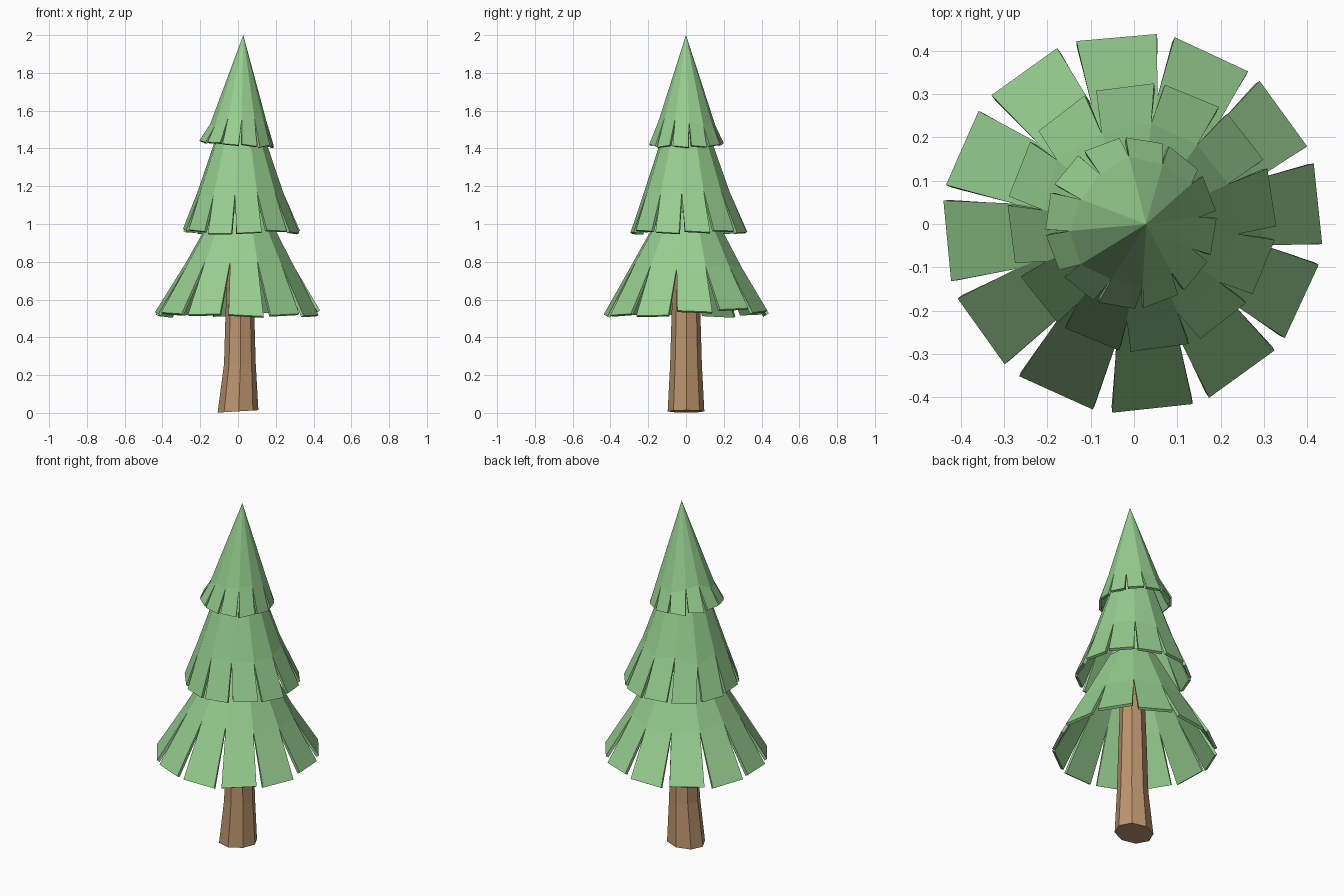
import bpy, bmesh, random
from math import sin, cos, radians

if "Cube" in bpy.data.objects:
    bpy.data.objects.remove(bpy.data.objects["Cube"])

random.seed(4)
N = 12  # flaps per tier


def material(name, rgb):
    m = bpy.data.materials.new(name)
    m.diffuse_color = (*rgb, 1)
    m.use_nodes = True
    m.node_tree.nodes["Principled BSDF"].inputs["Base Color"].default_value = m.diffuse_color
    return m


def add_object(name, bm, mat):
    bmesh.ops.recalc_face_normals(bm, faces=bm.faces[:])
    me = bpy.data.meshes.new(name)
    bm.to_mesh(me)
    bm.free()
    me.materials.append(mat)
    ob = bpy.data.objects.new(name, me)
    bpy.context.collection.objects.link(ob)
    return ob


def point(bm, centre, r, deg, z):
    a = radians(deg)
    return bm.verts.new((centre[0] + r * cos(a), centre[1] + r * sin(a), z))


def tier(name, start, top, slit, hem, lifts, gap, mat, thickness):
    """Conical shell cut into flaps. Rings are (centre, radius, z); radius 0 on top gives a tip."""
    bm = bmesh.new()
    angles = [start - 30 * i for i in range(N)]
    slope = (hem[1] - slit[1]) / (slit[2] - hem[2])
    # slit tops lie between neighbouring flaps
    slits = []
    for a in angles:
        dz = random.uniform(-0.025, 0.025)
        slits.append(point(bm, slit[0], slit[1] - slope * dz, a + 15, slit[2] + dz))
    if top[1] == 0:
        tip = point(bm, top[0], 0, 0, top[2])
    else:
        ring = [point(bm, top[0], top[1], a + 15, top[2]) for a in angles]
    half = 15 - gap / 2
    for i, a in enumerate(angles):
        j = (i + 1) % N
        if top[1] == 0:
            bm.faces.new((tip, slits[i], slits[j]))
        else:
            bm.faces.new((ring[i], slits[i], slits[j], ring[j]))
        # hanging flap
        turn = random.uniform(-0.8, 0.8)
        z = hem[2] + lifts[i]
        tilt = random.uniform(-0.006, 0.006)
        left = point(bm, hem[0], hem[1], a + turn + half, z + tilt)
        right = point(bm, hem[0], hem[1], a + turn - half, z - tilt)
        bm.faces.new((slits[i], left, right, slits[j]))
    bm.normal_update()
    ob = add_object(name, bm, mat)
    # make sure the shell thickens inwards
    if sum(p.normal.z for p in ob.data.polygons) < 0:
        ob.data.flip_normals()
    mod = ob.modifiers.new("thickness", "SOLIDIFY")
    mod.thickness = thickness
    mod.offset = -1
    return ob


green = material("needles", (0.31, 0.63, 0.28))
brown = material("bark", (0.50, 0.30, 0.155))

# Trunk: eight-sided, flared at the foot
bm = bmesh.new()
rings = []
for cx, r, z in ((0, 0.108, 0.012), (0.01, 0.084, 0.26), (0.01, 0.077, 0.5), (0.012, 0.06, 1.0)):
    rings.append([point(bm, (cx, 0), r, 45 * i + 2, z) for i in range(8)])
for v in rings[0]:
    v.co.z += 0.06 * v.co.x - 0.004
    v.co.y *= 0.9
for lo, hi in zip(rings, rings[1:]):
    for i in range(8):
        j = (i + 1) % 8
        bm.faces.new((lo[i], lo[j], hi[j], hi[i]))
bm.faces.new(rings[0][::-1])
bm.faces.new(rings[-1])
add_object("trunk", bm, brown)

# Lower, middle and upper branch tiers
tier("lower_branches", 95.5,
     ((0.012, 0.005), 0.14, 1.06), ((0.005, 0.0), 0.288, 0.79), ((-0.003, 0.002), 0.44, 0.516),
     [0.005, 0.02, 0.035, 0.022, 0, 0.005, 0, 0.006, 0.012, 0.012, 0, 0.01],
     5.5, green, 0.016)
tier("middle_branches", 98,
     ((0.012, 0), 0.105, 1.53), ((0.012, 0.005), 0.23, 1.165), ((0.018, 0.015), 0.311, 0.955),
     [0.005, 0, 0.01, 0.005, 0, 0.01, 0, -0.005, 0.01, 0.015, 0.005, 0],
     5, green, 0.016)
tier("upper_branches", 81,
     ((0.028, 0), 0, 2.0), ((0.005, 0), 0.149, 1.54), ((-0.007, 0.002), 0.198, 1.422),
     [0, -0.005, -0.01, -0.012, -0.01, -0.005, 0, 0.01, 0.015, 0.02, 0.015, 0.005],
     5, green, 0.014)
